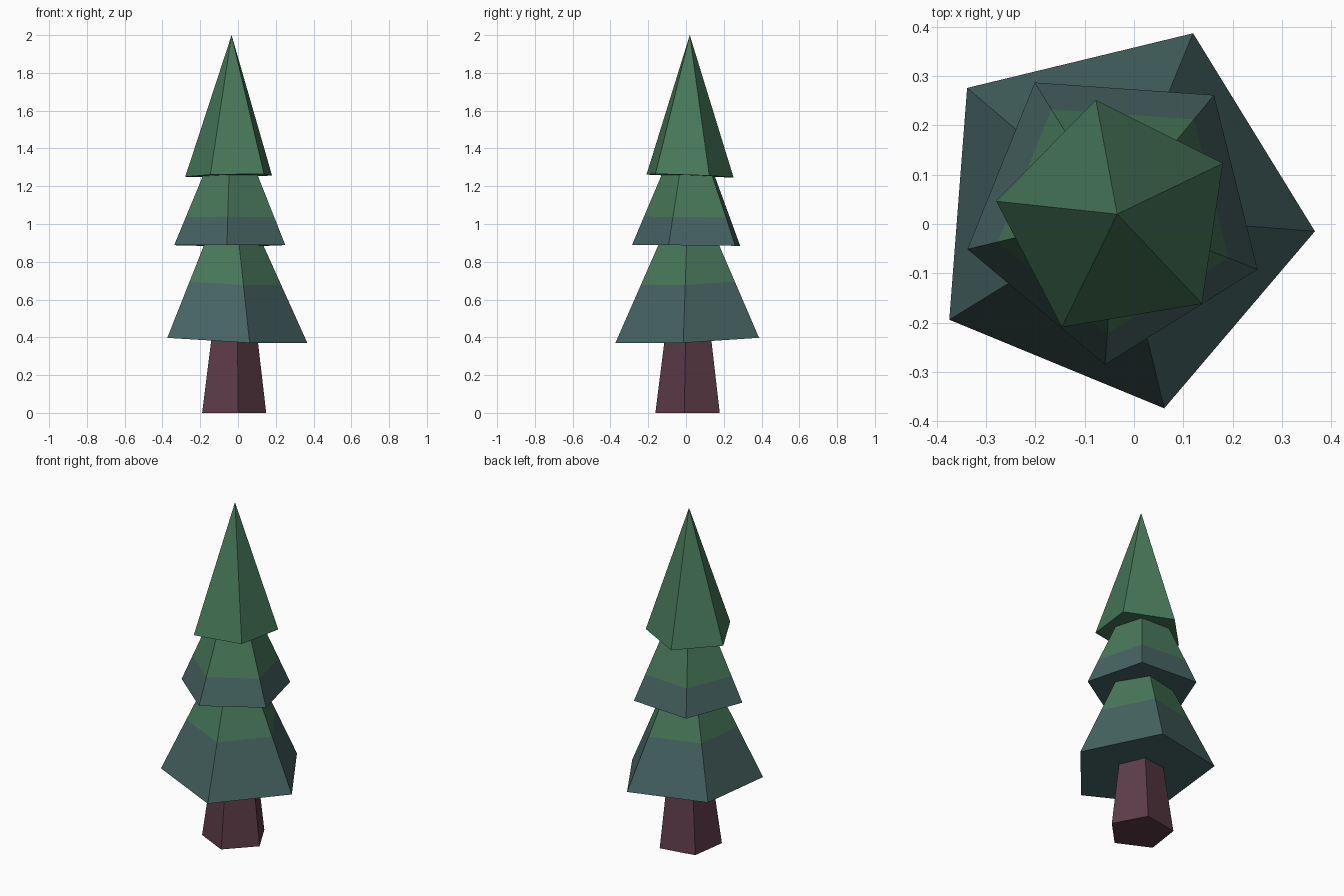
import bpy, bmesh, math

if "Cube" in bpy.data.objects:
    bpy.data.objects.remove(bpy.data.objects["Cube"])


def material(name, rgb):
    m = bpy.data.materials.new(name)
    m.diffuse_color = (*rgb, 1)
    m.use_nodes = True
    m.node_tree.nodes["Principled BSDF"].inputs["Base Color"].default_value = m.diffuse_color
    return m


GREEN = material("leaf green", (0.065, 0.188, 0.102))
TEAL = material("dark teal", (0.061, 0.127, 0.122))
BARK = material("plum bark", (0.107, 0.045, 0.065))


def tapered(name, base, top, radius, start, stops, mats, tilt=(0, 0)):
    """Five-sided tapered solid. base/top: centres; stops: (fraction of height,
    radius scale); mats: one per band; tilt: slope of the rings in x and y."""
    bm = bmesh.new()
    rings = []
    for t, scale in stops:
        c = [b + (e - b) * t for b, e in zip(base, top)]
        if scale == 0:
            rings.append([bm.verts.new(c)])
            continue
        ring = []
        for i in range(5):
            a = math.radians(start + 72 * i)
            dx, dy = radius * scale * math.cos(a), radius * scale * math.sin(a)
            ring.append(bm.verts.new((c[0] + dx, c[1] + dy, c[2] + tilt[0] * dx + tilt[1] * dy)))
        rings.append(ring)
    bm.faces.new(rings[0][::-1])
    for band, (lo, hi) in enumerate(zip(rings, rings[1:])):
        for i in range(5):
            j = (i + 1) % 5
            ends = [hi[0]] if len(hi) == 1 else [hi[j], hi[i]]
            bm.faces.new([lo[i], lo[j]] + ends).material_index = band
    if len(rings[-1]) == 5:
        bm.faces.new(rings[-1]).material_index = len(rings) - 2
    bmesh.ops.recalc_face_normals(bm, faces=bm.faces)
    me = bpy.data.meshes.new(name)
    bm.to_mesh(me)
    bm.free()
    for m in mats:
        me.materials.append(m)
    ob = bpy.data.objects.new(name, me)
    bpy.context.collection.objects.link(ob)
    return ob


# Trunk, ending inside the lowest tier
tapered("trunk", (-0.03, 0.016, 0), (-0.025, 0.016, 0.45), 0.181, -80,
        [(0, 1), (1, 0.68)], [BARK])

# Lower and middle branches: teal skirt, green above
tapered("lower_branches", (-0.033, 0.016, 0.39), (-0.033, 0.016, 0.95), 0.401, -4.4,
        [(0, 1), (0.535, 0.655), (1, 0.355)], [TEAL, GREEN], (-0.045, 0.039))
tapered("middle_branches", (-0.037, 0.024, 0.887), (-0.037, 0.022, 1.32), 0.31, -22,
        [(0, 1), (0.345, 0.795), (1, 0.405)], [TEAL, GREEN], (0, -0.01))

# Pointed treetop
tapered("treetop", (-0.037, 0.01, 1.256), (-0.034, 0.02, 2.0), 0.245, 27.5,
        [(0, 1), (1, 0)], [GREEN], (0.02, -0.035))
